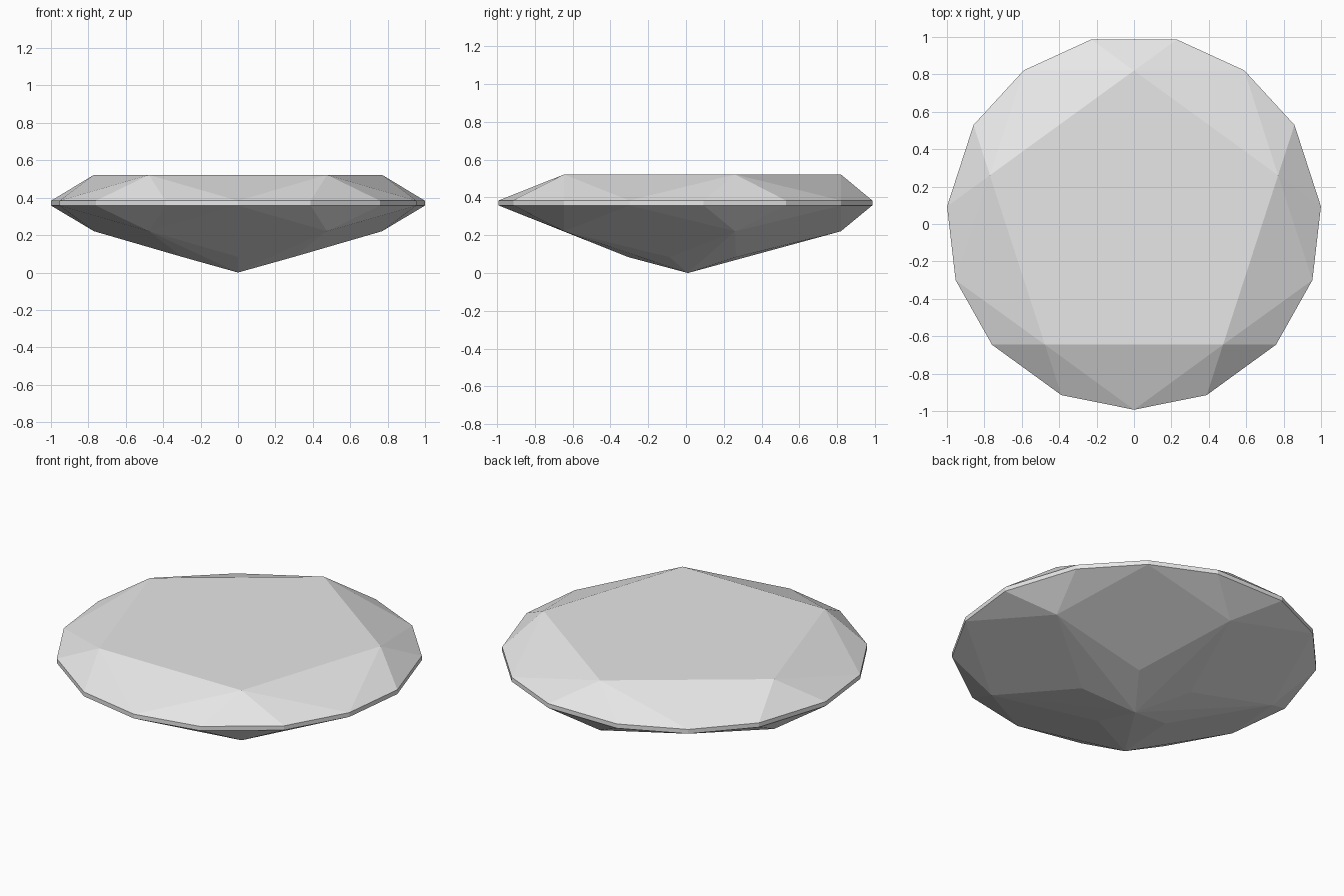
import bpy
import bmesh
from math import sin, cos, radians

cube = bpy.data.objects.get("Cube")
if cube:
    bpy.data.objects.remove(cube, do_unlink=True)

SIDES = 5
STEP = 360 / SIDES
CENTRE_Y = 0.01
GIRDLE_R, GIRDLE_LOW, GIRDLE_TOP = 1.003, 0.358, 0.384
CORNER_R, TABLE_Z, PAVILION_Z = 0.81, 0.522, 0.221
LOWER_R, LOWER_Z = 0.315, 0.084
CORNER_SPREAD = 13.2  # girdle points either side of each corner


def polar(radius, angle, z):
    a = radians(angle)
    return (radius * cos(a), CENTRE_Y + radius * sin(a), z)


# Material
stone = bpy.data.materials.new("pale grey stone")
stone.use_nodes = True
grey = (0.8, 0.8, 0.8, 1)
stone.diffuse_color = grey
stone.node_tree.nodes["Principled BSDF"].inputs["Base Color"].default_value = grey

# Facet corners, repeated around the stone
points = [(0, CENTRE_Y, 0)]
for i in range(SIDES):
    corner = 90 + i * STEP
    middle = corner + STEP / 2
    # table corner and pavilion corner
    points += [polar(CORNER_R, corner, z) for z in (TABLE_Z, PAVILION_Z)]
    # lower pavilion break between corners
    points.append(polar(LOWER_R, middle, LOWER_Z))
    # girdle band
    for angle in (corner - CORNER_SPREAD, corner + CORNER_SPREAD, middle):
        points += [polar(GIRDLE_R, angle, z) for z in (GIRDLE_LOW, GIRDLE_TOP)]

# The cut stone is the convex skin over its corners
bm = bmesh.new()
for p in points:
    bm.verts.new(p)
bmesh.ops.convex_hull(bm, input=bm.verts[:])
bmesh.ops.dissolve_limit(bm, angle_limit=radians(0.5),
                         verts=bm.verts[:], edges=bm.edges[:])
bmesh.ops.recalc_face_normals(bm, faces=bm.faces[:])
mesh = bpy.data.meshes.new("cut_gemstone")
bm.to_mesh(mesh)
bm.free()
mesh.materials.append(stone)
gem = bpy.data.objects.new("cut_gemstone", mesh)
bpy.context.collection.objects.link(gem)
